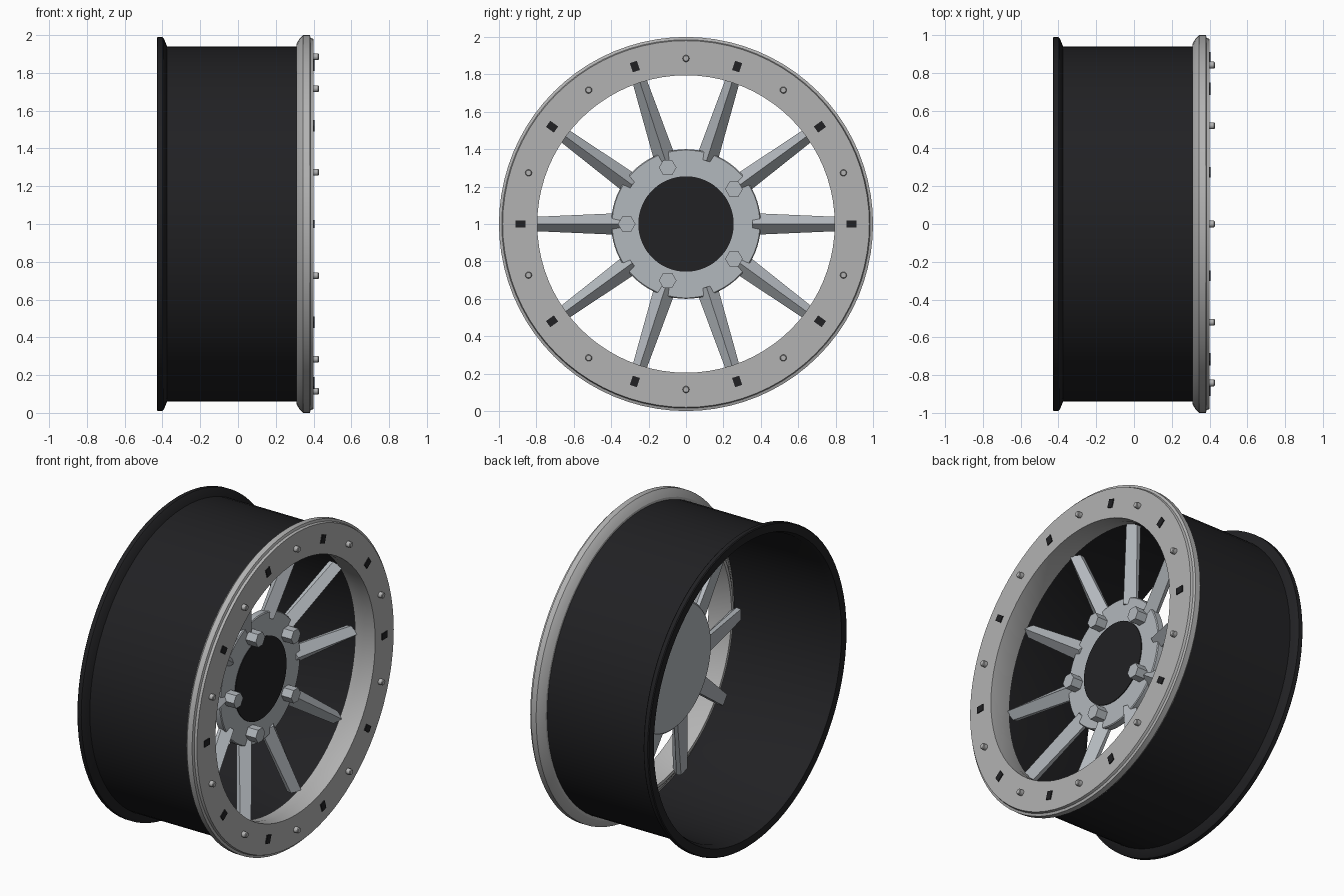
import bpy, bmesh
from math import sin, cos, radians, pi

if "Cube" in bpy.data.objects:
    bpy.data.objects.remove(bpy.data.objects["Cube"])

CZ = 1.0  # wheel axis height, axis runs along x


def material(name, col):
    m = bpy.data.materials.new(name)
    m.diffuse_color = (*col, 1)
    m.use_nodes = True
    m.node_tree.nodes["Principled BSDF"].inputs["Base Color"].default_value = m.diffuse_color
    return m


BLACK = material("black", (0.015, 0.015, 0.017))
RING = material("ring_grey", (0.45, 0.45, 0.45))
SILVER = material("silver", (0.45, 0.48, 0.51))


def finish(name, bm, mat, smooth=True):
    bmesh.ops.recalc_face_normals(bm, faces=bm.faces)
    me = bpy.data.meshes.new(name)
    bm.to_mesh(me)
    bm.free()
    ob = bpy.data.objects.new(name, me)
    bpy.context.collection.objects.link(ob)
    me.materials.append(mat)
    if smooth:
        bpy.ops.object.select_all(action='DESELECT')
        ob.select_set(True)
        bpy.context.view_layer.objects.active = ob
        bpy.ops.object.shade_smooth_by_angle(angle=radians(30))
    return ob


def lathe(name, profile, mat, closed=True, seg=80, centre=(0, CZ), smooth=True):
    """Revolve (x, radius) points about the x axis; open profiles get end caps."""
    bm = bmesh.new()
    rings = [[bm.verts.new((x, centre[0] + r * cos(2 * pi * i / seg),
                            centre[1] + r * sin(2 * pi * i / seg)))
              for i in range(seg)] for x, r in profile]
    pairs = list(zip(rings, rings[1:]))
    if closed:
        pairs.append((rings[-1], rings[0]))
    else:
        bm.faces.new(rings[0])
        bm.faces.new(rings[-1])
    for a, b in pairs:
        for i in range(seg):
            j = (i + 1) % seg
            bm.faces.new((a[i], a[j], b[j], b[i]))
    return finish(name, bm, mat, smooth)


def polar(r, deg):
    return r * cos(radians(deg)), CZ + r * sin(radians(deg))


def loft(name, sections, deg, mat):
    """Join sections of (x, radius, sideways) points, turned about the axis."""
    c, s = cos(radians(deg)), sin(radians(deg))
    bm = bmesh.new()
    a, b = [[bm.verts.new((x, r * c - w * s, CZ + r * s + w * c)) for x, r, w in sec]
            for sec in sections]
    n = len(a)
    bm.faces.new(a)
    bm.faces.new(b)
    for i in range(n):
        j = (i + 1) % n
        bm.faces.new((a[i], a[j], b[j], b[i]))
    return finish(name, bm, mat, False)


# Barrel with flared inner flange
lathe("barrel", [(0.33, 0.94), (-0.375, 0.94), (-0.393, 0.983), (-0.40, 0.99),
                 (-0.425, 0.99), (-0.43, 0.985), (-0.43, 0.935),
                 (-0.39, 0.92), (0.33, 0.92)], BLACK)

# Outer clamp ring
lathe("outer_ring", [(0.31, 0.93), (0.31, 0.955), (0.325, 0.98), (0.345, 1.0),
                     (0.38, 1.0), (0.385, 0.985), (0.40, 0.98), (0.40, 0.795),
                     (0.33, 0.795), (0.25, 0.81), (0.25, 0.83), (0.31, 0.91)], RING)

# Hub disc and centre cap
lathe("hub", [(0.10, 0.39), (0.11, 0.40), (0.15, 0.40), (0.155, 0.395)], SILVER, closed=False)
lathe("centre_cap", [(0.13, 0.255), (0.16, 0.255)], BLACK, closed=False)


# Ridged spokes
def spoke_section(r, ridge, half, depth):
    return [(ridge, r, 0), (ridge - 0.05, r, half), (ridge - depth, r, half * 0.9),
            (ridge - depth, r, -half * 0.9), (ridge - 0.05, r, -half)]


for k in range(10):
    loft("spoke", [spoke_section(0.355, 0.172, 0.058, 0.07),
                   spoke_section(0.815, 0.268, 0.038, 0.08)], 36 * k, SILVER)

# Ring bolts and square inserts
for k in range(10):
    lathe("ring_bolt", [(0.39, 0.018), (0.424, 0.018), (0.428, 0.014)], RING,
          closed=False, seg=14, centre=polar(0.885, 36 * k + 18))
    loft("ring_insert", [[(x, 0.885 + dr, w) for dr, w in
                          ((-0.026, -0.02), (0.026, -0.02), (0.026, 0.02), (-0.026, 0.02))]
                         for x in (0.39, 0.406)], 36 * k, BLACK)

# Hexagonal lug nuts
for k in range(5):
    lathe("lug_nut", [(0.14, 0.047), (0.225, 0.047)], SILVER, closed=False,
          seg=6, centre=polar(0.317, 36 + 72 * k), smooth=False)
